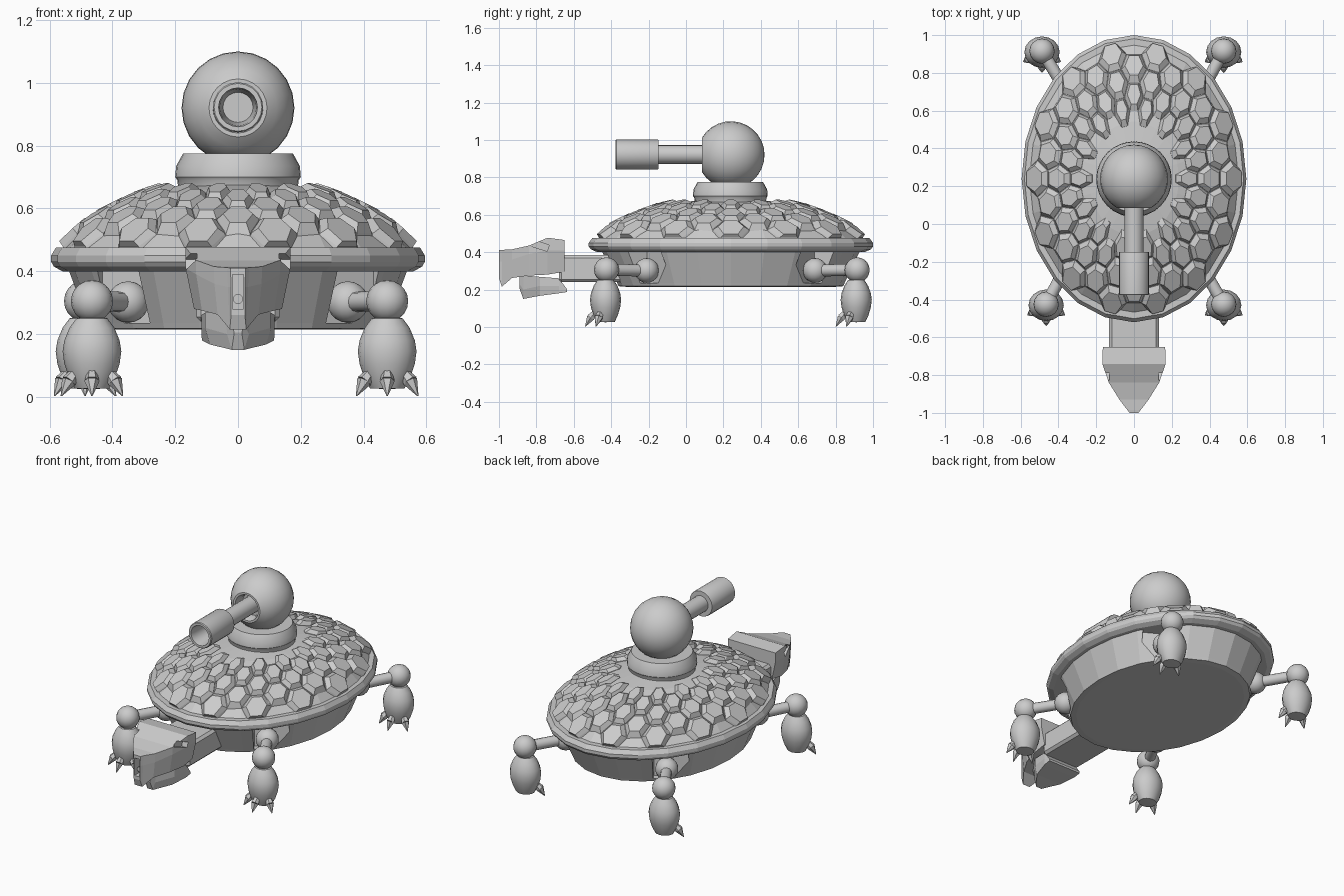
import bpy, bmesh, math
from mathutils import Vector, Matrix

if "Cube" in bpy.data.objects:
    bpy.data.objects.remove(bpy.data.objects["Cube"])

CY = 0.24                 # shell centre in y
RX, RY = 0.595, 0.76      # shell half sizes


def finish(name, bm, smooth=False):
    bmesh.ops.remove_doubles(bm, verts=bm.verts, dist=1e-5)
    bmesh.ops.recalc_face_normals(bm, faces=bm.faces)
    me = bpy.data.meshes.new(name)
    bm.to_mesh(me)
    bm.free()
    ob = bpy.data.objects.new(name, me)
    bpy.context.collection.objects.link(ob)
    bpy.ops.object.select_all(action='DESELECT')
    ob.select_set(True)
    bpy.context.view_layer.objects.active = ob
    if smooth:
        bpy.ops.object.shade_smooth_by_angle(angle=math.radians(35))
    return ob


def bridge(bm, rings, caps=True):
    rows = [[bm.verts.new(p) for p in ring] for ring in rings]
    n = len(rows[0])
    for a, b in zip(rows, rows[1:]):
        for i in range(n):
            j = (i + 1) % n
            bm.faces.new((a[i], a[j], b[j], b[i]))
    if caps:
        bm.faces.new(rows[0][::-1])
        bm.faces.new(rows[-1])


def lathe(name, prof, n, origin=(0, 0, 0), axis=(0, 0, 1), scale=(1, 1), smooth=False):
    bm = bmesh.new()
    q = Vector(axis).to_track_quat('Z', 'Y')
    o = Vector(origin)
    rings = []
    for r, h in prof:
        r = max(r, 1e-6)
        rings.append([o + q @ Vector((r * scale[0] * math.cos(2 * math.pi * i / n),
                                      r * scale[1] * math.sin(2 * math.pi * i / n), h))
                      for i in range(n)])
    bridge(bm, rings, prof[0][0] > 0 and prof[-1][0] > 0)
    return finish(name, bm, smooth)


def rod(name, a, b, r1, r2, n=12, smooth=True):
    d = Vector(b) - Vector(a)
    return lathe(name, [(r1, 0), (r2, d.length)], n, a, d, smooth=smooth)


def ball(name, c, r):
    prof = [(r * math.sin(math.pi * i / 10), -r * math.cos(math.pi * i / 10)) for i in range(11)]
    prof[0], prof[-1] = (0, -r), (0, r)
    return lathe(name, prof, 16, c, smooth=True)


def box(name, c, size, rot=0, axis='Z'):
    bm = bmesh.new()
    m = Matrix.Translation(c) @ Matrix.Rotation(rot, 4, axis) @ Matrix.Diagonal((*size, 1))
    bmesh.ops.create_cube(bm, size=1, matrix=m)
    return finish(name, bm)


def cut(ob, cutter):
    cutter.hide_render = True
    mod = ob.modifiers.new("cut", 'BOOLEAN')
    mod.operation, mod.object, mod.solver = 'DIFFERENCE', cutter, 'EXACT'
    bpy.context.view_layer.objects.active = ob
    bpy.ops.object.modifier_apply(modifier=mod.name)
    bpy.data.objects.remove(cutter)


# shell dome with rim
DOME = [(0.93, .475), (.85, .53), (.75, .57), (.62, .61), (.5, .642), (.4, .66), (.25, .675), (0, .68)]
lathe("shell", [(0, .40), (.94, .40), (.985, .415), (1, .43), (1, .45), (.975, .475)] + DOME,
      24, (0, CY, 0), scale=(RX, RY))


def dome_z(r):
    for (r1, z1), (r2, z2) in zip(DOME, DOME[1:]):
        if r >= r2:
            return z1 + (z2 - z1) * (r1 - min(r, r1)) / (r1 - r2)


# raised hexagonal scales in staggered rows
bm = bmesh.new()
N, D = 14, 0.1
W = 2 * math.pi / N / 3
HEX = [(-1, 0), (-.5, 1), (.5, 1), (1, 0), (.5, -1), (-.5, -1)]
for row in range(5):
    for k in range(N):
        t0 = (k + 0.5 * (row % 2 == 0)) * 2 * math.pi / N - math.pi / 2
        rings = []
        for s, out, up in ((1, 0, -.01), (.97, 0, .004), (.68, .02, .021)):
            ring = []
            for a, b in HEX:
                t = t0 + a * W * s
                r = min(.87 - row * D + b * D * s, .94)
                ring.append((RX * (r + out) * math.cos(t), CY + RY * (r + out) * math.sin(t), dome_z(r) + up))
            rings.append(ring)
        bridge(bm, rings)
finish("shell_scales", bm)

# lower body with a hollow at each leg
body = lathe("lower_body", [(.74, .215), (.79, .218), (.80, .235), (.91, .41)], 24, (0, CY, 0), scale=(RX, RY))
for sx in (-1, 1):
    for y, sy in ((-.27, -1), (.75, 1)):
        cut(body, box("hollow_cutter", (sx * .41, y, .345), (.26, .2, .22), sx * sy * math.radians(60)))

# legs: hip, arm, knee, foot and claws
LEGS = [("front_left", -.35, -.21, -.465, -.425), ("front_right", .35, -.21, .475, -.425),
        ("back_left", -.35, .69, -.487, .915), ("back_right", .35, .69, .475, .915)]
FOOT = [(0, .025), (.05, .027), (.066, .06), (.08, .105), (.085, .145), (.08, .18), (.065, .22), (.045, .25), (0, .26)]
for tag, hx, hy, kx, ky in LEGS:
    hip, knee = (hx, hy, .302), (kx, ky, .305)
    ball(tag + "_hip", hip, .066)
    rod(tag + "_arm", hip, knee, .032, .032)
    ball(tag + "_knee", knee, .067)
    lathe(tag + "_foot", FOOT, 16, (kx, ky - .005, 0), scale=(1.1, .98), smooth=True)
    for i, deg in enumerate((-150, -90, -30)):
        d = Vector((math.cos(math.radians(deg)), math.sin(math.radians(deg)), 0))
        base = Vector((kx, ky, .085)) + d * .055
        mid = Vector((kx, ky, .05)) + d * .085
        tip = Vector((kx, ky, .003)) + d * .113
        rod(f"{tag}_claw_{i}", base, mid, .014, .024, 6, False)
        rod(f"{tag}_claw_tip_{i}", mid, tip, .024, .002, 6, False)

# turret base, ball, barrel and hollow muzzle
lathe("turret_base", [(0, .66), (.19, .66), (.193, .69), (.2, .70), (.197, .735), (.175, .775), (.14, .775), (0, .775)],
      32, (0, CY - .003, 0), smooth=True)
R = .18
prof = []
for i in range(13):
    a = (math.pi - math.asin(.0925 / R)) * i / 12
    prof.append((R * math.sin(a), -R * math.cos(a)))
h = prof[-1][1]
prof += [(.08, h), (.068, h - .03), (.068, h - .06), (0, h - .06)]
lathe("turret_ball", prof, 24, (0, CY, .92), (0, -1, 0), smooth=True)
rod("barrel", (0, .15, .922), (0, -.17, .922), .05, .05, 20)
lathe("muzzle", [(0, 0), (.05, 0), (.078, 0), (.08, .005), (.08, .225), (.076, .23), (.062, .23), (.058, .2),
                 (.048, .06), (0, .06)], 20, (0, -.147, .922), (0, -1, 0), smooth=True)

# neck
neck = box("neck", (0, -.48, .312), (.265, .40, .145))
mod = neck.modifiers.new("edge", 'BEVEL')
mod.width, mod.segments = .015, 1


def sections(name, rows):
    bm = bmesh.new()
    bridge(bm, [[(-wb, y, zb), (wb, y, zb), (wm, y, zm), (wt, y, zt), (-wt, y, zt), (-wm, y, zm)]
                for y, wb, wm, wt, zb, zm, zt in rows])
    return finish(name, bm)


# head with beak, eye notches and mouth slot
head = sections("head", [(-.65, .14, .165, .165, .295, .41, .465), (-.74, .14, .167, .168, .28, .41, .477),
                         (-.84, .115, .133, .133, .275, .39, .435), (-.93, .065, .075, .077, .262, .36, .415),
                         (-.985, .026, .032, .035, .215, .35, .412), (-1, .022, .022, .024, .26, .35, .41)])
for sx in (-1, 1):
    cut(head, box("eye_cutter", (sx * .165, -.78, .435), (.07, .09, .035), math.radians(-18), 'X'))
cut(head, box("slot_cutter", (0, -.97, .335), (.036, .16, .11)))
rod("mouth_nozzle", (0, -.88, .312), (0, -.975, .312), .016, .016)

# lower jaw
sections("lower_jaw", [(-.635, .115, .115, .115, .187, .195, .20), (-.68, .115, .117, .117, .18, .22, .26),
                       (-.78, .09, .105, .105, .167, .22, .268), (-.87, .02, .035, .04, .15, .2, .275),
                       (-.89, .012, .02, .03, .205, .23, .275)])
